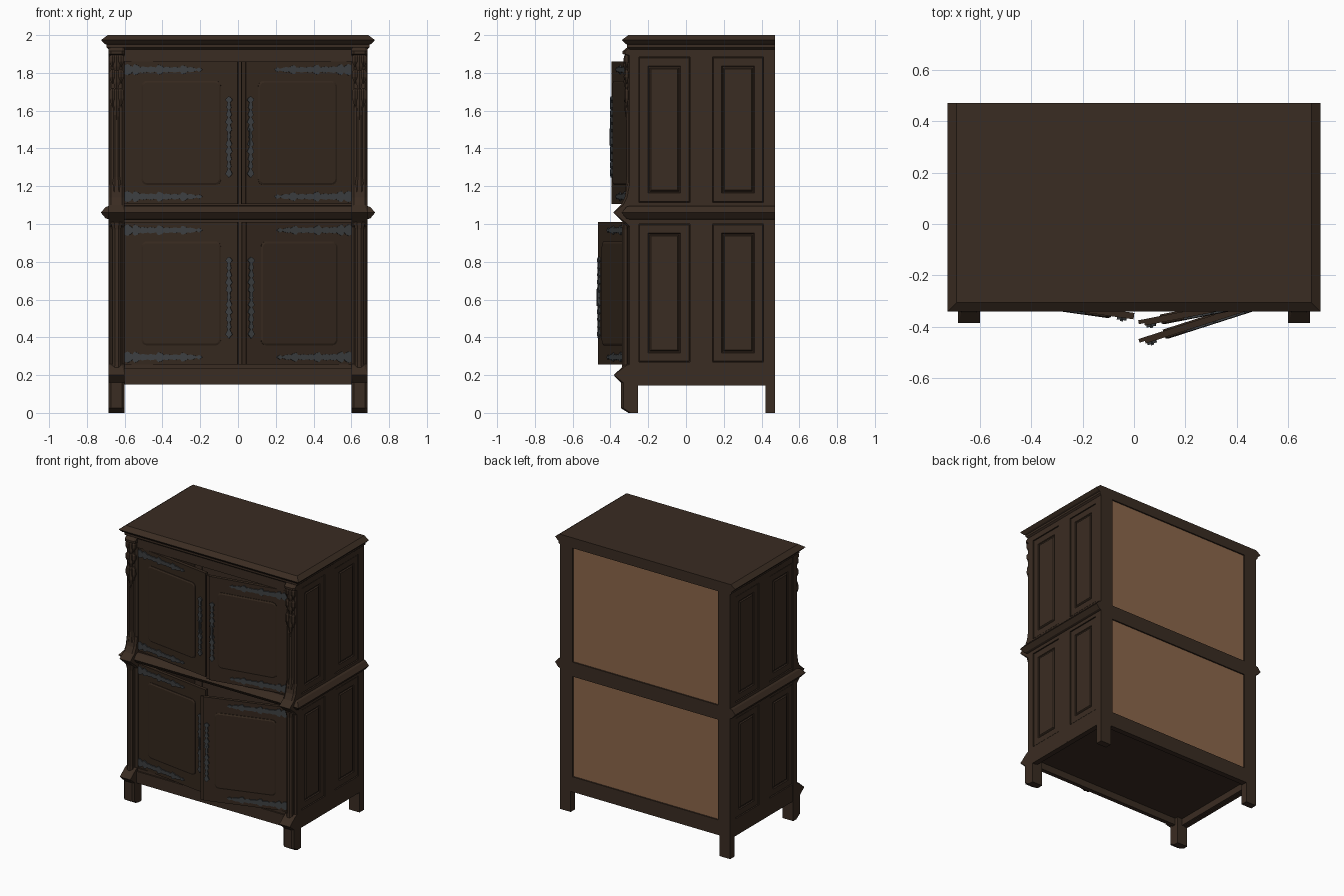
import bpy, bmesh, math
from mathutils import Matrix, Vector

cube = bpy.data.objects.get("Cube")
if cube:
    bpy.data.objects.remove(cube, do_unlink=True)


def material(name, rgb):
    m = bpy.data.materials.new(name)
    m.use_nodes = True
    m.diffuse_color = (*rgb, 1)
    bsdf = m.node_tree.nodes["Principled BSDF"]
    bsdf.inputs["Base Color"].default_value = (*rgb, 1)
    bsdf.inputs["Roughness"].default_value = 0.7
    return m


WOOD = material("dark oak", (0.042, 0.025, 0.0158))
DOOR = material("door oak", (0.035, 0.0208, 0.0127))
BACK = material("pale back board", (0.262, 0.134, 0.069))
IRON = material("dark iron", (0.046, 0.05, 0.053))
FLAT = Matrix.Identity(4)


def loft(name, rings, mat, m=FLAT):
    """Join rings of equally many points into a closed solid."""
    bm = bmesh.new()
    rows = [[bm.verts.new(p) for p in ring] for ring in rings]
    n = len(rows[0])
    for a, b in zip(rows, rows[1:]):
        for i in range(n):
            j = (i + 1) % n
            bm.faces.new((a[i], a[j], b[j], b[i]))
    bm.faces.new(rows[0])
    bm.faces.new(rows[-1])
    bmesh.ops.recalc_face_normals(bm, faces=bm.faces)
    bm.transform(m)
    me = bpy.data.meshes.new(name)
    bm.to_mesh(me)
    bm.free()
    me.materials.append(mat)
    ob = bpy.data.objects.new(name, me)
    bpy.context.collection.objects.link(ob)


def rect(x0, x1, y0, y1, z):
    return [(x0, y0, z), (x1, y0, z), (x1, y1, z), (x0, y1, z)]


def box(name, x0, x1, y0, y1, z0, z1, mat=WOOD, m=FLAT):
    loft(name, [rect(x0, x1, y0, y1, z0), rect(x0, x1, y0, y1, z1)], mat, m)


def moulding(name, profile):
    """Band round the front and sides, flush at the back."""
    loft(name, [rect(-.685 - d, .685 + d, -.30 - d, .47, z) for z, d in profile], WOOD)


def plate(name, outline, y0, y1, mat, m):
    loft(name, [[(u, y, z) for u, z in outline] for y in (y0, y1)], mat, m)


def rounded(x0, x1, z0, z1, r):
    pts = []
    for k, (cx, cz) in enumerate([(x1 - r, z1 - r), (x0 + r, z1 - r), (x0 + r, z0 + r), (x1 - r, z0 + r)]):
        for i in range(5):
            a = math.pi / 2 * (k + i / 4)
            pts.append((cx + r * math.cos(a), cz + r * math.sin(a)))
    return pts


# Carcass boards
for z0, z1, name in [(.20, .24, "floor"), (1.02, 1.10, "middle_shelf"), (1.87, 1.95, "ceiling")]:
    box(name, -.67, .67, -.29, .455, z0, z1)
box("bottom_rail", -.61, .61, -.31, -.28, .15, .235)
box("bottom_rail_lip", -.61, .61, -.30, -.27, .235, .255)
box("top_rail", -.61, .61, -.30, -.27, 1.86, 1.95)

# Back frame, dark lining and pale boards
for z0, z1 in [(.15, .26), (.99, 1.095), (1.925, 1.95)]:
    box("back_rail", -.60, .60, .43, .47, z0, z1)
box("back_lining", -.65, .65, .425, .446, .21, 1.94)
for z0, z1 in [(.24, 1.0), (1.07, 1.94)]:
    box("back_board", -.60, .60, .445, .46, z0, z1, BACK)

# Cornice and waist moulding
moulding("cornice", [(1.925, 0), (1.935, .012), (1.95, .012), (1.955, .022), (1.974, .04), (2.0, .005)])
moulding("waist_moulding", [(1.025, 0), (1.03, .016), (1.06, .041), (1.09, .016), (1.095, 0)])

for s in (-1, 1):
    def side(name, xa, xb, y0, y1, z0, z1):
        box(name, min(s * xa, s * xb), max(s * xa, s * xb), y0, y1, z0, z1)

    # Side walls with framed, raised panels
    side("side_wall", .64, .672, -.29, .46, .15, 1.95)
    side("back_stile", .585, .685, .42, .47, .15, 1.95)
    side("back_leg", .60, .685, .42, .47, 0, .16)
    for y0, y1 in [(-.30, -.25), (.02, .14), (.41, .46)]:
        side("side_stile", .66, .685, y0, y1, .15, 1.95)
    for z0, z1 in [(.145, .27), (1.0, 1.115), (1.885, 1.95)]:
        side("side_rail", .66, .6849, -.29, .46, z0, z1)
    for z0, z1 in [(.27, 1.0), (1.115, 1.885)]:
        for y0, y1 in [(-.25, .02), (.14, .41)]:
            rings = []
            for x, d in [(.67, .001), (.681, .005), (.681, .048), (.674, .052), (.674, .058), (.681, .064)]:
                rings.append([(s * x, y, z) for y, z in
                              [(y0 + d, z0 + d), (y1 - d, z0 + d), (y1 - d, z1 - d), (y0 + d, z1 - d)]])
            loft("side_panel", rings, WOOD)

    # Front posts, legs and pointed blocks; corners are chamfered away from the points
    def post(name, stations):
        rings = []
        for z, yf, yb in stations:
            c = .001 if yf < -.36 else .013
            x0, x1 = sorted((s * .60, s * .685))
            rings.append([(x0, yf + c, z), (x0 + c, yf, z), (x1 - c, yf, z), (x1, yf + c, z), (x1, yb, z), (x0, yb, z)])
        loft(name, rings, WOOD)

    post("front_post", [(.15, -.308, -.255), (1.95, -.308, -.255)])
    post("front_leg", [(0, -.305, -.255), (.025, -.345, -.255), (.16, -.345, -.255),
                       (.20, -.383, -.255), (.25, -.33, -.255), (.26, -.305, -.255)])
    post("waist_block", [(.98, -.305, -.26), (1.01, -.335, -.26), (1.06, -.385, -.26),
                         (1.10, -.345, -.26), (1.14, -.325, -.26), (1.21, -.312, -.26)])
    post("top_block", [(1.89, -.305, -.26), (1.90, -.335, -.26), (1.915, -.335, -.26), (1.94, -.305, -.26)])

    # Faceted columns on the posts, with hanging carved leaves
    def turned(name, cx, cy, stations, sides=8):
        loft(name, [[(s * cx + r * math.cos(2 * math.pi * (i + .5) / sides),
                      cy + .8 * r * math.sin(2 * math.pi * (i + .5) / sides), z) for i in range(sides)]
                    for z, r in stations], WOOD)

    turned("lower_column", .6425, -.32, [(.21, .03), (.27, .024), (.97, .024), (1.01, .034)])
    turned("upper_column", .6425, -.30, [(1.17, .03), (1.25, .02), (1.62, .02)])
    for z, half, drop in [(1.90, .038, .12), (1.82, .036, .13), (1.72, .034, .17)]:
        for dx in (-.022, 0, .022):
            low = drop if dx == 0 else drop * .6
            turned("carved_leaf", .6425 + dx, -.314,
                   [(z, .008), (z - .015, half * .5), (z - low * .55, half * .55), (z - low, .003)], 6)


def strap_outline(length, half, teeth):
    """Jagged symmetrical silhouette tapering to a point."""
    top = [(0, half * .75), (length * .04, half), (length * .08, half * .7)]
    for i in range(teeth):
        t = .1 + .82 * i / teeth
        fade = 1 - .3 * t
        swell = .75 + .25 * math.cos(i * 2.1)
        top += [(length * t, half * .45 * fade),
                (length * (t + .2 / teeth), half * swell * fade),
                (length * (t + .5 / teeth), half * (swell * .85) * fade)]
    top += [(length * .93, half * .15), (length * .96, half * .4), (length, half * .05)]
    return top + [(u, -h) for u, h in reversed(top)]


def spindle_outline(length, half, teeth):
    top = [(0, half * .1)]
    for i in range(teeth):
        t = (i + .5) / teeth
        swell = half * (.55 + .45 * abs(math.cos(3 * math.pi * t)))
        top += [(length * (t - .3 / teeth), swell * .4), (length * t, swell), (length * (t + .25 / teeth), swell * .8)]
    top += [(length, half * .1)]
    return top + [(u, -h) for u, h in reversed(top)]


def door(name, s, degrees, width, z0, z1):
    """Door hung on its outer edge, ajar, with panel and ironwork."""
    m = Matrix.Translation(Vector((s * .60, -.287, 0))) @ Matrix.Rotation(math.radians(s * degrees), 4, 'Z')
    flip = m @ Matrix.Diagonal((-s, 1, 1, 1))
    box(name, 0, width, 0, .025, z0, z1, DOOR, flip)
    if s > 0:
        box(name + "_lip", width - .01, width + .022, .01, .025, z0, z1, DOOR, flip)
    u0 = .09 if s < 0 else .078
    a, b = z0 + .102, z1 - .102
    rings = [[(u, y, z) for u, z in rounded(u0 + d, u0 + .425 - d, a + d, b - d, .03 - d)]
             for y, d in [(.01, 0), (-.004, 0), (-.009, .01)]]
    loft(name + "_panel", rings, DOOR, flip)
    # Inner face panel
    plate(name + "_inner_panel", rounded(u0, u0 + .425, a, b, .03), .023, .031, DOOR, flip)
    for z in (z0 + .04, z1 - .043):
        plate(name + "_strap", [(u, z + h) for u, h in strap_outline(.415, .03, 8)], -.007, .002, IRON, flip)
    c = width - (.046 if s < 0 else .024)
    plate(name + "_handle_plate", [(c + h, z0 + .14 + u) for u, h in spindle_outline(.43, .019, 11)],
          -.009, .002, IRON, flip)
    box(name + "_handle", c - .006, c + .006, -.014, 0, z0 + .31, z0 + .40, IRON, flip)


door("upper_right_door", -1, 8, .604, 1.105, 1.86)
door("upper_left_door", 1, 11, .568, 1.105, 1.86)
door("lower_right_door", -1, 8, .604, .255, 1.01)
door("lower_left_door", 1, 17.8, .582, .255, 1.01)
